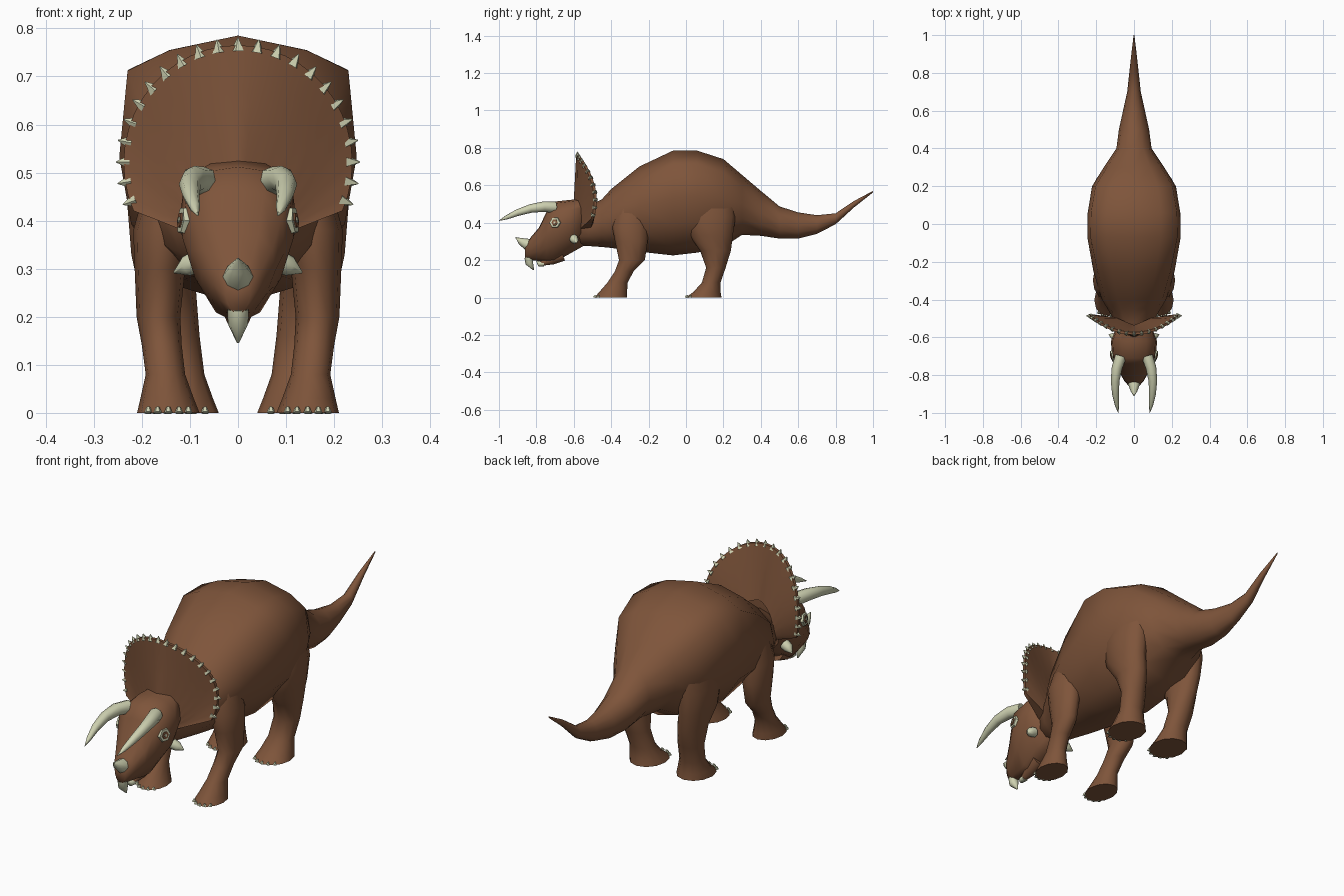
import bpy, bmesh, math
from mathutils import Vector

if "Cube" in bpy.data.objects:
    bpy.data.objects.remove(bpy.data.objects["Cube"])


def material(name, rgb):
    m = bpy.data.materials.new(name)
    m.diffuse_color = (*rgb, 1)
    m.use_nodes = True
    m.node_tree.nodes["Principled BSDF"].inputs["Base Color"].default_value = m.diffuse_color
    return m


HIDE = material("brown hide", (0.21, 0.09, 0.043))
HORN = material("pale horn", (0.62, 0.64, 0.44))


def finish(bm, name, mat, angle=70, mirror=False):
    bmesh.ops.recalc_face_normals(bm, faces=bm.faces)
    me = bpy.data.meshes.new(name)
    bm.to_mesh(me)
    bm.free()
    me.materials.append(mat)
    me.polygons.foreach_set("use_smooth", [True] * len(me.polygons))
    me.set_sharp_from_angle(angle=math.radians(angle))
    ob = bpy.data.objects.new(name, me)
    bpy.context.collection.objects.link(ob)
    if mirror:
        mod = ob.modifiers.new("Mirror", 'MIRROR')
        mod.use_mirror_merge = False
    return ob


def loft(bm, rings):
    """Skin a list of closed point rings and cap both ends."""
    vs = [[bm.verts.new(p) for p in r] for r in rings]
    n = len(vs[0])
    for a, b in zip(vs, vs[1:]):
        for i in range(n):
            bm.faces.new((a[i], a[(i + 1) % n], b[(i + 1) % n], b[i]))
    bm.faces.new(vs[0])
    bm.faces.new(vs[-1])


def tube(bm, path, radii, sides=8):
    """Round tapering tube along a path."""
    pts = [Vector(p) for p in path]
    rings = []
    for i, p in enumerate(pts):
        d = pts[min(i + 1, len(pts) - 1)] - pts[max(i - 1, 0)]
        q = d.to_track_quat('Z', 'Y')
        rings.append([p + q @ Vector((radii[i] * math.cos(2 * math.pi * k / sides),
                                      radii[i] * math.sin(2 * math.pi * k / sides), 0))
                      for k in range(sides)])
    loft(bm, rings)


def section(y, top, bot, w, half):
    """Cross-section ring from a half outline (top to bottom), mirrored in x."""
    full = half + [(-a, b) for a, b in half[-2:0:-1]]
    c, h = (top + bot) / 2, (top - bot) / 2
    return [Vector((a * w, y, c + b * h)) for a, b in full]


ROUND = [(0, 1), (.5, .87), (.87, .5), (1, 0), (.87, -.5), (.5, -.87), (0, -1)]
BOXY = [(0, 1), (.58, .89), (.93, .74), (1, .1), (.9, -.4), (.55, -.85), (0, -1)]
SKULL = [(0, 1), (.55, .94), (.93, .62), (1, .1), (.77, -.42), (.4, -.85), (0, -1)]

# Body and tail: y, top, bottom, half width, boxiness
bm = bmesh.new()
rings = []
for y, t, b, w, k in [
        (-.60, .46, .28, .07, 0), (-.52, .49, .275, .10, 0), (-.45, .525, .27, .14, .1),
        (-.40, .58, .265, .17, .2), (-.25, .70, .245, .215, .5), (-.07, .785, .225, .247, 1),
        (.06, .785, .24, .245, 1), (.20, .74, .27, .222, .8), (.30, .655, .335, .16, .4),
        (.40, .57, .33, .093, 0), (.50, .487, .315, .08, 0), (.60, .455, .315, .058, 0),
        (.70, .44, .34, .036, 0), (.80, .45, .392, .025, 0), (.90, .517, .483, .014, 0),
        (1.0, .57, .562, .002, 0)]:
    half = [(r[0] * (1 - k) + q[0] * k, r[1] * (1 - k) + q[1] * k) for r, q in zip(ROUND, BOXY)]
    rings.append(section(y, t, b, w, half))
loft(bm, rings)
finish(bm, "body_and_tail", HIDE, 80)

# Head
bm = bmesh.new()
loft(bm, [section(*r, SKULL) for r in [
    (-.54, .53, .28, .09), (-.62, .522, .235, .122), (-.71, .512, .185, .116),
    (-.745, .46, .185, .098), (-.785, .375, .195, .077), (-.83, .322, .20, .052),
    (-.86, .275, .205, .026)]])
finish(bm, "head", HIDE, 80)

# Lower jaw with pale tip, and hooked beak
bm = bmesh.new()
tube(bm, [(0, -.66, .23), (0, -.72, .205), (0, -.775, .182)], [.035, .03, .013])
finish(bm, "lower_jaw", HIDE)
bm = bmesh.new()
tube(bm, [(0, -.76, .182), (0, -.785, .18), (0, -.80, .195)], [.016, .014, .002])
finish(bm, "lower_beak", HORN)
bm = bmesh.new()
tube(bm, [(0, -.842, .215), (0, -.838, .185), (0, -.815, .147)], [.022, .021, .003])
finish(bm, "upper_beak", HORN)

# Horns
bm = bmesh.new()
tube(bm, [(.07, -.70, .482), (.09, -.76, .486), (.10, -.83, .476), (.098, -.90, .454),
          (.09, -.96, .428), (.083, -1.0, .41)], [.03, .028, .023, .018, .011, .001])
finish(bm, "brow_horns", HORN, 60, mirror=True)
bm = bmesh.new()
tube(bm, [(0, -.815, .27), (0, -.85, .285), (0, -.885, .302), (0, -.912, .322)],
     [.035, .031, .018, .001])
finish(bm, "nose_horn", HORN, 60)
bm = bmesh.new()
tube(bm, [(.085, -.60, .315), (.108, -.595, .305), (.133, -.585, .292)], [.024, .021, .002])
finish(bm, "cheek_horns", HORN, 60, mirror=True)

# Eyes: pale rim with a brown hexagon in it and a small pale pupil
d = Vector((1, -.25, .12)).normalized()
for name, mat, r, out in [("eye_rims", HORN, .034, .009), ("eyes", HIDE, .02, .012),
                          ("pupils", HORN, .008, .014)]:
    bm = bmesh.new()
    c = Vector((.111, -.70, .40))
    tube(bm, [c - d * .012, c + d * out], [r, r * .85], 6)
    finish(bm, name, mat, 30, mirror=True)


# Frill: a curved fan swept back at the sides
def frill_edge(a):
    x, z = .238 * math.cos(a), .52 + .245 * math.sin(a)
    return Vector((x, -.587 + .097 * (x / .24) ** 2, z))


bm = bmesh.new()
N, ROWS = 28, 4
A0, A1 = math.radians(-24), math.radians(204)
layers = []
for back in (0, 1):
    grid = []
    for i in range(N + 1):
        a = A0 + (A1 - A0) * i / N
        b = math.radians(-55) + math.radians(290) * i / N
        inner = Vector((.095 * math.cos(b), -.60 + .04 * abs(math.cos(b)), .43 + .09 * math.sin(b)))
        col = []
        for j in range(ROWS + 1):
            s = j / ROWS
            p = inner.lerp(frill_edge(a), s)
            ripple = .003 * (i % 2) * s * (1 - s) * 4
            p.y += ripple + back * (.05 * (1 - s) + .014)
            col.append(bm.verts.new(p))
        grid.append(col)
    layers.append(grid)
    for i in range(N):
        for j in range(ROWS):
            bm.faces.new((grid[i][j], grid[i + 1][j], grid[i + 1][j + 1], grid[i][j + 1]))
f, k = layers
for i in range(N):
    for j in (0, ROWS):
        bm.faces.new((f[i][j], f[i + 1][j], k[i + 1][j], k[i][j]))
for i in (0, N):
    for j in range(ROWS):
        bm.faces.new((f[i][j], f[i][j + 1], k[i][j + 1], k[i][j]))
finish(bm, "frill", HIDE, 50)

# Spikes around the frill edge
bm = bmesh.new()
for i in range(23):
    a = A0 + .08 + (A1 - A0 - .16) * i / 22
    p = frill_edge(a) + Vector((0, .006, 0))
    o = Vector((math.cos(a), 0, math.sin(a)))
    tube(bm, [p - o * .012, p + o * .016], [.015, .001], 5)
finish(bm, "frill_spikes", HORN, 20)


# Legs: z, y front, y back, x inner, x outer
def legs(name, rows):
    bm = bmesh.new()
    loft(bm, [[Vector(((x0 + x1) / 2 + (x1 - x0) / 2 * math.cos(2 * math.pi * i / 12),
                       (y0 + y1) / 2 + (y1 - y0) / 2 * math.sin(2 * math.pi * i / 12), z))
               for i in range(12)] for z, y0, y1, x0, x1 in rows])
    finish(bm, name + "_legs", HIDE, 60, mirror=True)
    # Toenails along the front rim of the foot
    z, y0, y1, x0, x1 = rows[-1]
    bm = bmesh.new()
    for i in range(5):
        t = math.radians(-90 + (i - 2) * 20)
        p = Vector(((x0 + x1) / 2 + (x1 - x0) / 2 * math.cos(t),
                    (y0 + y1) / 2 + (y1 - y0) / 2 * math.sin(t), 0))
        tube(bm, [p, p + Vector((0, .004, .012))], [.009, .004], 6)
    finish(bm, name + "_toenails", HORN, 30, mirror=True)


legs("front", [(.48, -.38, -.20, .07, .19), (.38, -.395, -.20, .09, .218),
               (.30, -.38, -.205, .11, .215), (.20, -.358, -.22, .12, .211),
               (.14, -.38, -.28, .117, .20), (.08, -.42, -.312, .11, .192),
               (.03, -.463, -.315, .092, .203), (0, -.49, -.315, .08, .21)])
legs("hind", [(.56, .02, .26, .08, .205), (.43, .0, .265, .09, .23),
              (.33, .02, .25, .095, .222), (.25, .075, .24, .087, .205),
              (.16, .108, .212, .08, .195), (.08, .085, .185, .07, .185),
              (.03, .04, .185, .052, .195), (0, .0, .19, .04, .20)])
